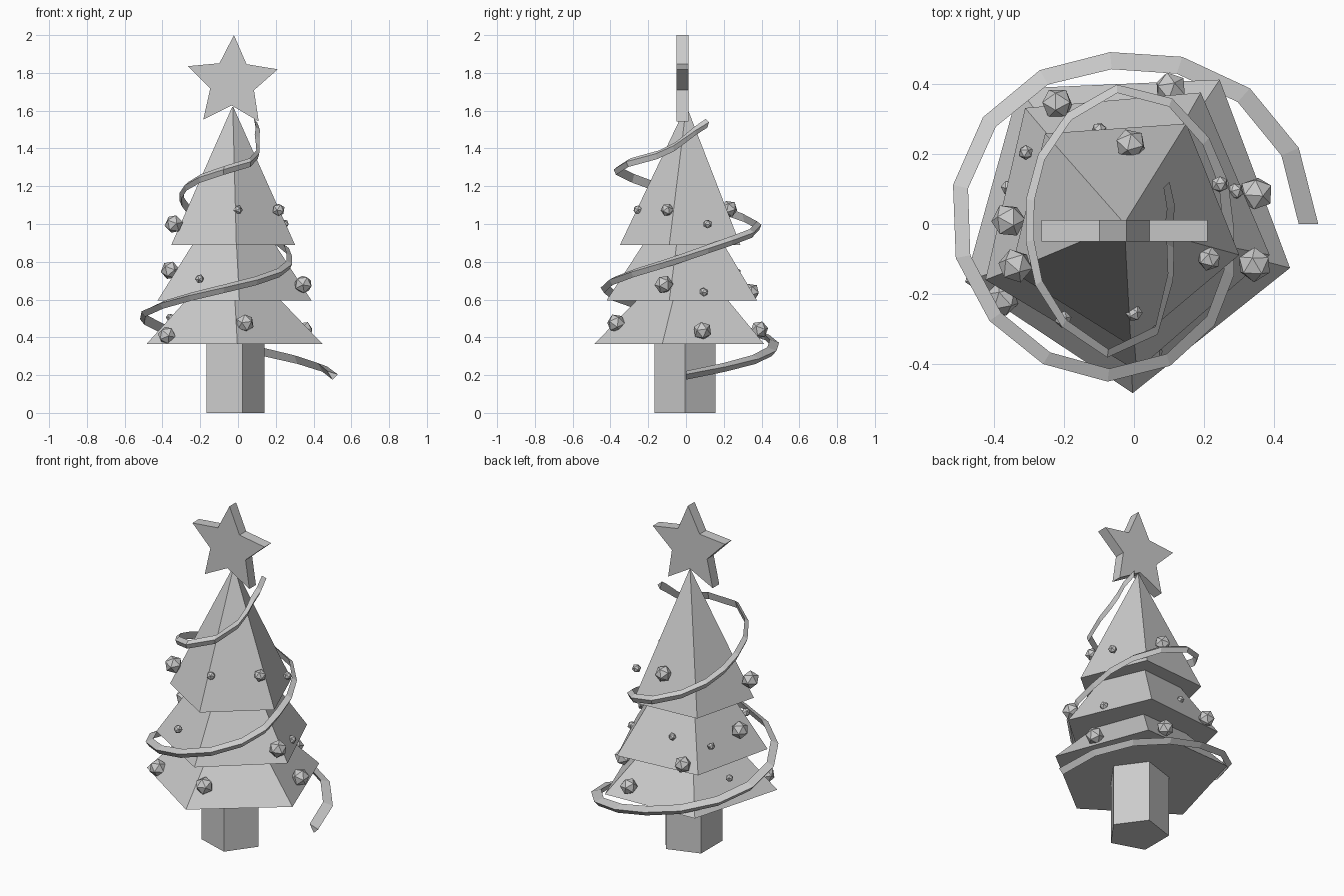
import bpy, bmesh, math

if "Cube" in bpy.data.objects:
    bpy.data.objects.remove(bpy.data.objects["Cube"])

def obj_from_bm(name, bm):
    bmesh.ops.recalc_face_normals(bm, faces=bm.faces)
    me = bpy.data.meshes.new(name)
    bm.to_mesh(me)
    bm.free()
    ob = bpy.data.objects.new(name, me)
    bpy.context.collection.objects.link(ob)
    return ob

def skin(name, rings):
    """Join successive closed rings of points, capping both ends."""
    bm = bmesh.new()
    vs = [[bm.verts.new(p) for p in ring] for ring in rings]
    for a, b in zip(vs, vs[1:]):
        n = len(a)
        for i in range(n):
            j = (i + 1) % n
            bm.faces.new((a[i], a[j], b[j], b[i]))
    bm.faces.new(vs[0])
    bm.faces.new(vs[-1])
    return obj_from_bm(name, bm)

def pentagon(cx, cy, r, z, deg):
    return [(cx + r * math.cos(math.radians(deg + 72 * i)),
             cy + r * math.sin(math.radians(deg + 72 * i)), z) for i in range(5)]

# trunk
skin("trunk", [pentagon(-.029, -.005, .169, 0, 0), pentagon(-.029, -.005, .169, .40, 0)])

# foliage tiers: centre, lower/upper radius, lower/upper height, turn
tiers = [("lower_branches", -.025, .005, .49, .25, .365, .61, -15.5),
         ("middle_branches", -.03, .008, .43, .225, .595, .90, -13),
         ("upper_branches", -.033, -.005, .345, .003, .89, 1.62, -14)]
for name, cx, cy, r1, r2, z1, z2, deg in tiers:
    skin(name, [pentagon(cx, cy, r1, z1, deg), pentagon(-.028, .002, r2, z2, deg)])

# star
def star_ring(y):
    pts = []
    for i in range(10):
        r = .122 if i % 2 else .25
        a = math.radians(88 + 36 * i)
        pts.append((-.03 + r * math.cos(a), y, 1.75 + r * math.sin(a)))
    return pts
skin("star", [star_ring(-.05), star_ring(.012)])

# garland: radius of the spiral at every eighth of a turn
radii = [.52, .50, .47, .49, .485, .455, .43, .36, .29, .326, .39,
         .32, .28, .316, .37, .177, .12, .16]
def radius(t):
    i = min(int(t), len(radii) - 2)
    f = t - i
    p = [radii[max(0, min(len(radii) - 1, i + k))] for k in (-1, 0, 1, 2)]
    return p[1] + .5 * f * (p[2] - p[0] + f * (2 * p[0] - 5 * p[1] + 4 * p[2] - p[3]
                            + f * (3 * (p[1] - p[2]) + p[3] - p[0])))
rings = []
steps = 32
for s in range(steps + 1):
    t = 17 * s / steps
    a = math.radians(45 * t)
    r, z = radius(t), .2 + .0785 * t
    w = .028 - .016 * min(1, t / 10)
    rings.append([(-.02 + (r + dr) * math.cos(a), (r + dr) * math.sin(a), z + dz)
                  for dr, dz in ((-w, .022), (w, .004), (0, -.024))])
skin("garland", rings)

# baubles: position and radius
baubles = [
    (-.34, -.12, 1.0, .05), (0, -.255, 1.075, .025), (.215, -.1, 1.075, .035),
    (.246, .114, 1.0, .025), (-.01, .228, 1.08, .046), (-.36, .01, .755, .05),
    (-.203, -.273, .71, .025), (.345, -.117, .68, .05), (.29, .094, .64, .025),
    (-.22, .345, .64, .047), (-.1, .27, .745, .022), (-.31, .205, .72, .022),
    (-.377, -.214, .41, .05), (-.36, .105, .505, .022), (.037, -.37, .475, .05),
    (.35, .087, .435, .05), (.105, .388, .44, .048)]
for i, (x, y, z, r) in enumerate(baubles):
    bpy.ops.mesh.primitive_ico_sphere_add(subdivisions=1, radius=r, location=(x, y, z),
                                          rotation=(.35, .25, i * 1.3))
    bpy.context.object.name = f"bauble_{i + 1}"
